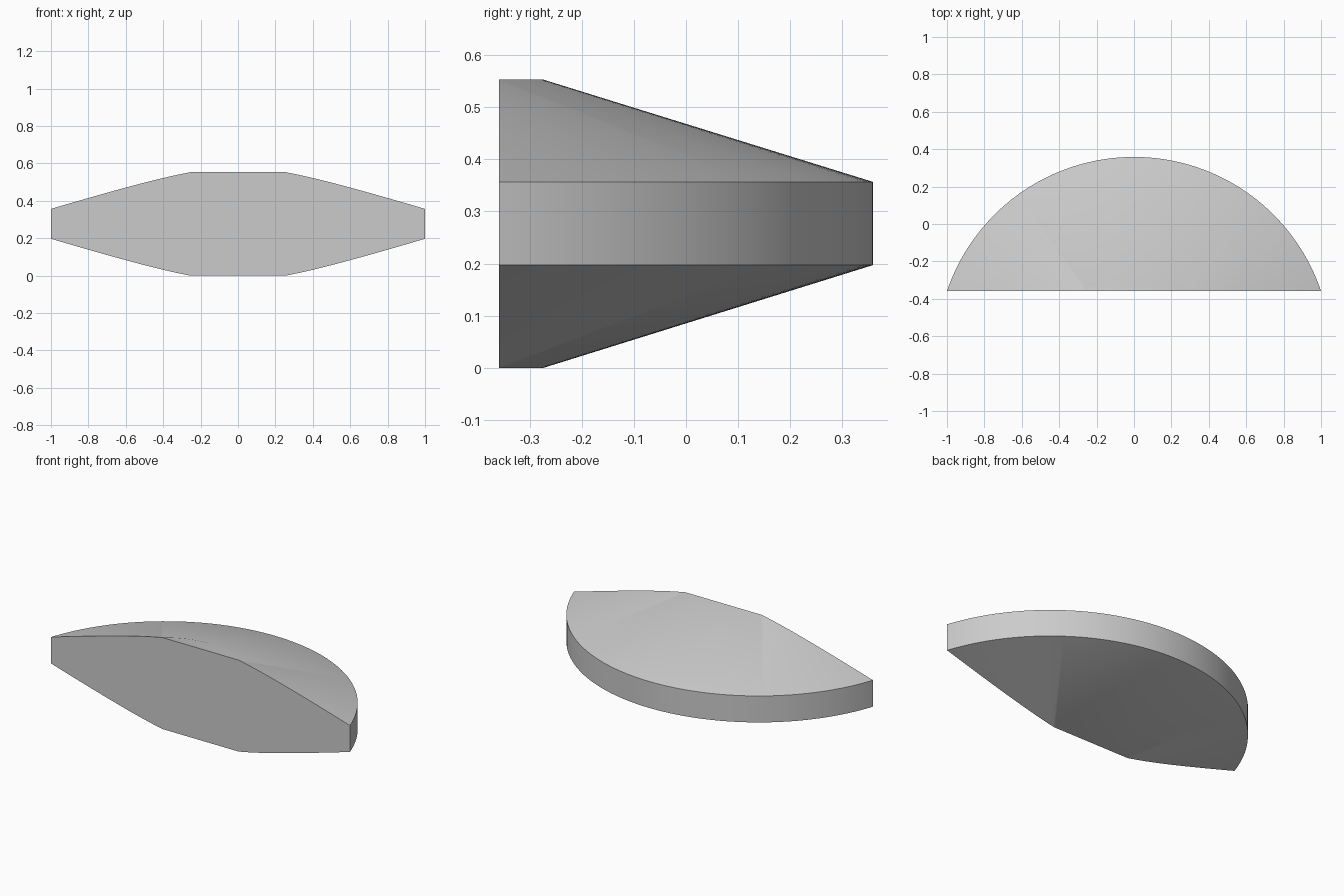
import bpy
import bmesh
import math
from mathutils import Vector

if "Cube" in bpy.data.objects:
    bpy.data.objects.remove(bpy.data.objects["Cube"], do_unlink=True)

# Dimensions of the turned disc and the flat cut across it
HALF_CHORD = 1.0
HALF_DEPTH = 0.3585
SAGITTA = 2 * HALF_DEPTH
RADIUS = (HALF_CHORD ** 2 + SAGITTA ** 2) / (2 * SAGITTA)
CENTRE_Y = HALF_DEPTH - RADIUS
HUB_RADIUS = 0.424
HEIGHT = 0.553
RIM_LOW, RIM_HIGH = 0.197, 0.357
SEGMENTS = 160

# Plain grey material
grey = bpy.data.materials.new("plain_grey")
grey.use_nodes = True
colour = (0.6, 0.6, 0.6, 1.0)
grey.diffuse_color = colour
grey.node_tree.nodes["Principled BSDF"].inputs["Base Color"].default_value = colour

# Profile: bottom hub, lower rim, upper rim, top hub
profile = [(HUB_RADIUS, 0), (RADIUS, RIM_LOW), (RADIUS, RIM_HIGH), (HUB_RADIUS, HEIGHT)]
bm = bmesh.new()
rings = []
for radius, z in profile:
    ring = []
    for i in range(SEGMENTS):
        a = math.tau * i / SEGMENTS
        ring.append(bm.verts.new((radius * math.sin(a), CENTRE_Y + radius * math.cos(a), z)))
    rings.append(ring)

# Conical sides, rim band and flat hubs
for low, high in zip(rings, rings[1:]):
    for i in range(SEGMENTS):
        j = (i + 1) % SEGMENTS
        bm.faces.new((low[i], low[j], high[j], high[i]))
bm.faces.new(rings[0])
bm.faces.new(rings[-1])

# Cut away the front of the disc and close it with a flat face
cut = bmesh.ops.bisect_plane(
    bm, geom=bm.verts[:] + bm.edges[:] + bm.faces[:],
    plane_co=Vector((0, -HALF_DEPTH, 0)), plane_no=Vector((0, -1, 0)), clear_outer=True)
open_edges = [e for e in bm.edges if e.is_boundary]
bmesh.ops.holes_fill(bm, edges=open_edges, sides=0)
bmesh.ops.recalc_face_normals(bm, faces=bm.faces[:])

mesh = bpy.data.meshes.new("tapered_disc_segment")
bm.to_mesh(mesh)
bm.free()
mesh.materials.append(grey)
segment = bpy.data.objects.new("tapered_disc_segment", mesh)
bpy.context.collection.objects.link(segment)

# Smooth curves with sharp rims
bpy.ops.object.select_all(action="DESELECT")
segment.select_set(True)
bpy.context.view_layer.objects.active = segment
bpy.ops.object.shade_smooth_by_angle(angle=math.radians(30))
